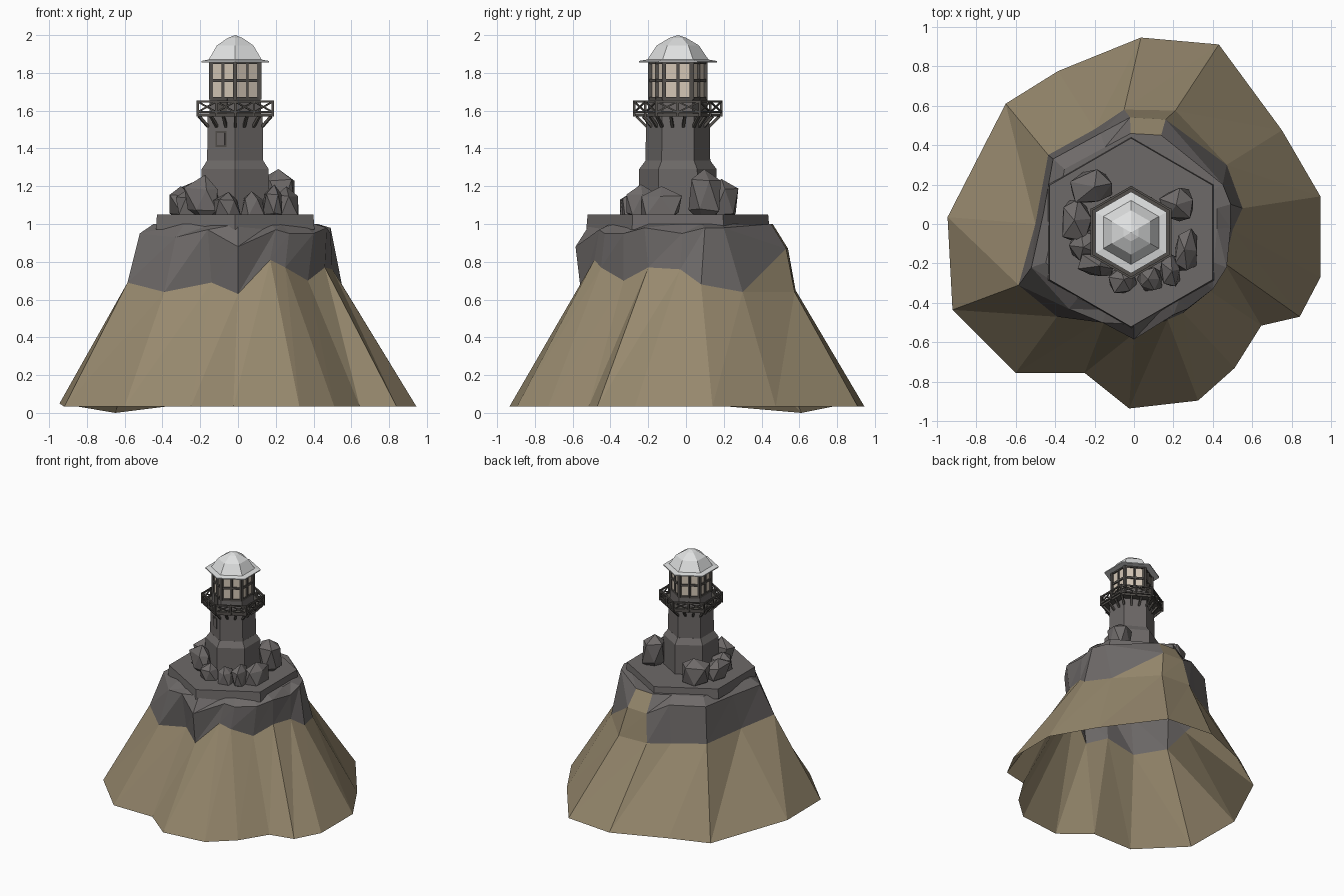
import bpy, bmesh, math, random
from mathutils import Vector, Matrix

if "Cube" in bpy.data.objects:
    bpy.data.objects.remove(bpy.data.objects["Cube"])

CX, CY = -0.015, -0.043          # tower axis


def material(name, rgb):
    m = bpy.data.materials.new(name)
    m.diffuse_color = (*rgb, 1)
    m.use_nodes = True
    m.node_tree.nodes["Principled BSDF"].inputs["Base Color"].default_value = m.diffuse_color
    return m


ROCK = material("grey rock", (0.155, 0.143, 0.14))
EARTH = material("tan earth", (0.31, 0.25, 0.155))
STONE = material("tower stone", (0.15, 0.138, 0.134))
DARK = material("dark iron", (0.085, 0.078, 0.07))
ROOF = material("pale roof", (0.74, 0.75, 0.75))
GLASS = material("warm glass", (0.66, 0.57, 0.47))


def finish(name, bm, *mats, normals=True):
    if normals:
        bmesh.ops.recalc_face_normals(bm, faces=bm.faces)
    me = bpy.data.meshes.new(name)
    bm.to_mesh(me)
    bm.free()
    for m in mats:
        me.materials.append(m)
    ob = bpy.data.objects.new(name, me)
    bpy.context.collection.objects.link(ob)
    return ob


def hex_point(r, k, z):
    a = math.radians(90 + 60 * k)
    return Vector((CX + r * math.cos(a), CY + r * math.sin(a), z))


def hex_solid(name, profile, mat):
    """Six-sided lathe of (radius, z) pairs; radius 0 makes an apex."""
    bm = bmesh.new()
    rings = [[bm.verts.new(hex_point(r, k, z)) for k in range(6)] for r, z in profile]
    for a, b in zip(rings, rings[1:]):
        for k in range(6):
            n = (k + 1) % 6
            bm.faces.new((a[k], a[n], b[n], b[k]))
    bm.faces.new(rings[0])
    bm.faces.new(rings[-1])
    bmesh.ops.remove_doubles(bm, verts=bm.verts, dist=1e-5)
    return finish(name, bm, mat)


def bar(bm, p, q, w, h=None):
    """Square bar from p to q."""
    d = q - p
    rot = d.to_track_quat('Z', 'Y').to_matrix().to_4x4()
    mat = Matrix.Translation((p + q) / 2) @ rot @ Matrix.Diagonal((w, h or w, d.length, 1))
    bmesh.ops.create_cube(bm, size=1, matrix=mat)


# --- Hill: base outline, colour line and shoulder joined ring to ring, open below
base = [(-.945, .035), (-.92, -.435), (-.6, -.755), (-.25, -.755), (-.025, -.935), (.325, -.895),
        (.51, -.73), (.645, -.515), (.84, -.47), (.945, -.27), (.945, .14), (.75, .475),
        (.43, .91), (.035, .945), (-.385, .775), (-.65, .61)]
line = [(-.5, 0, .67), (-.585, -.31, .69), (-.39, -.47, .64), (-.14, -.47, .69), (0, -.555, .63),
        (.17, -.485, .81), (.25, -.45, .77), (.37, -.33, .70), (.46, -.2, .77), (.5, -.03, .76),
        (.55, .08, .68), (.47, .3, .64), (.21, .575, .64), (-.05, .58, .65), (-.2, .48, .65),
        (-.435, .35, .66)]
shoulder = [(-.46, .05, .95), (-.52, -.22, .95), (-.33, -.43, .93), (-.16, -.5, .97), (0, -.585, .88),
            (.2, -.46, .97), (.27, -.43, .95), (.4, -.33, .95), (.47, -.22, .98), (.49, -.02, .95),
            (.49, .1, .98), (.45, .2, .98), (.16, .53, .87), (-.02, .54, .87), (-.17, .46, .95),
            (-.41, .33, .95)]
low = [(x, y, 0.0 if i == 15 else 0.05 if i == 0 else 0.033) for i, (x, y) in enumerate(base)]
rim = [(x * .86, (y + .04) * .86 - .04, 1.0) for x, y, z in shoulder]
bm = bmesh.new()
rings = [[bm.verts.new(p) for p in r] for r in (low, line, shoulder, rim)]
for band in range(3):
    a, b = rings[band], rings[band + 1]
    for i in range(16):
        n = (i + 1) % 16
        f1 = bm.faces.new((a[i], a[n], b[n]))
        f2 = bm.faces.new((a[i], b[n], b[i]))
        # earth below the colour line, plus the knoll at the back
        f1.material_index = int(band == 0 or i == 12 or (band == 1 and i == 11))
        f2.material_index = int(band == 0 or i == 12)
bm.faces.new(rings[3])
finish("hill", bm, ROCK, EARTH)

# --- Hexagonal plateau
hex_solid("plateau", [(.485, .97), (.478, 1.05)], ROCK)

# --- Boulders: convex lumps (x, y, half width x, half width y, top z, turn)
random.seed(4)
boulders = [(-.215, .185, .105, .085, 1.24, .2), (-.29, .02, .08, .11, 1.2, .1),
            (-.245, -.11, .085, .08, 1.19, .6), (-.19, -.21, .09, .06, 1.26, -.2),
            (-.06, -.285, .07, .065, 1.17, .4), (.08, -.28, .065, .06, 1.18, 0),
            (.185, -.24, .055, .085, 1.21, .2), (.265, -.13, .06, .11, 1.2, -.1),
            (.225, .1, .085, .085, 1.31, .3)]
for n, (x, y, rx, ry, top, turn) in enumerate(boulders):
    bm = bmesh.new()
    bmesh.ops.create_icosphere(bm, subdivisions=1, radius=1)
    h = (top - 1.0) / 2
    for v in bm.verts:
        c = v.co
        # squared-off jittered lump
        c /= max(abs(c.x), abs(c.y), abs(c.z)) ** .6
        c *= random.uniform(.8, 1.0)
        c.x += .15 * c.z * random.choice((-1, 1))
    hull = bmesh.ops.convex_hull(bm, input=bm.verts)
    bmesh.ops.delete(bm, geom=[g for g in hull["geom_interior"] if isinstance(g, bmesh.types.BMVert)],
                     context='VERTS')
    ext = [max(abs(v.co[k]) for v in bm.verts) for k in range(3)]
    bm.transform(Matrix.Translation((x, y, 1.0 + h)) @ Matrix.Rotation(turn, 4, 'Z')
                 @ Matrix.Diagonal((rx / ext[0], ry / ext[1], h / ext[2], 1)))
    finish(f"boulder_{n + 1}", bm, ROCK)

# --- Tower
hex_solid("tower_base", [(.207, 1.04), (.205, 1.29), (.172, 1.335)], STONE)
hex_solid("tower_shaft", [(.172, 1.3), (.168, 1.58)], STONE)
hex_solid("watch_room", [(.158, 1.57), (.156, 1.665)], STONE)


# --- Window and gallery door on the front-left face
def wall_plate(name, apothem, z, w, h, mat, out):
    n = Vector((math.cos(math.radians(-120)), math.sin(math.radians(-120)), 0))
    bm = bmesh.new()
    m = (Matrix.Translation(Vector((CX, CY, z)) + n * (apothem + out))
         @ Matrix.Rotation(math.radians(-120), 4, 'Z') @ Matrix.Diagonal((.008, w, h, 1)))
    bmesh.ops.create_cube(bm, size=1, matrix=m)
    finish(name, bm, mat)


wall_plate("window_frame", .147, 1.45, .066, .085, DARK, .0)
wall_plate("window_pane", .147, 1.45, .048, .065, STONE, .002)
wall_plate("gallery_door", .136, 1.625, .06, .08, DARK, .001)

# --- Gallery deck, brackets and railing
hex_solid("gallery_deck", [(.228, 1.568), (.228, 1.584)], DARK)
rail, brackets = bmesh.new(), bmesh.new()
R = .23
for k in range(6):
    def along(t, z, r=R):
        return hex_point(r, k, z).lerp(hex_point(r, k + 1, z), t)
    for z in (1.648, 1.592):
        bar(rail, along(0, z), along(1, z), .011)
    for t in (0, .5):
        bar(rail, along(t, 1.57), along(t, 1.655), .013)
        # crossed braces
        bar(rail, along(t, 1.592), along(t + .5, 1.648), .008)
        bar(rail, along(t, 1.648), along(t + .5, 1.592), .008)
    for t in (0, .33, .67):
        bar(brackets, along(t, 1.515, .165), along(t, 1.57, .22), .014)
finish("gallery_railing", rail, DARK)
finish("gallery_brackets", brackets, DARK)

# --- Lantern room: glass core inside a window grid
hex_solid("lantern_glass", [(.144, 1.66), (.144, 1.86)], GLASS)
frame = bmesh.new()
for k in range(6):
    a, b = [(hex_point(.147, k + i, 1.66), hex_point(.147, k + i, 1.86)) for i in (0, 1)]
    bar(frame, a[0], a[1], .022)
    bar(frame, (a[0] + b[0]) / 2, (a[1] + b[1]) / 2, .015)
    for t in (.02, .5, .97):
        bar(frame, a[0].lerp(a[1], t), b[0].lerp(b[1], t), .016)
finish("lantern_frame", frame, DARK)

# --- Roof: thin eave and faceted dome
hex_solid("roof_eave", [(.207, 1.855), (.207, 1.863), (.165, 1.87)], ROOF)
hex_solid("roof_dome", [(.165, 1.866), (.112, 1.945), (.045, 1.985), (0, 2.0)], ROOF)
